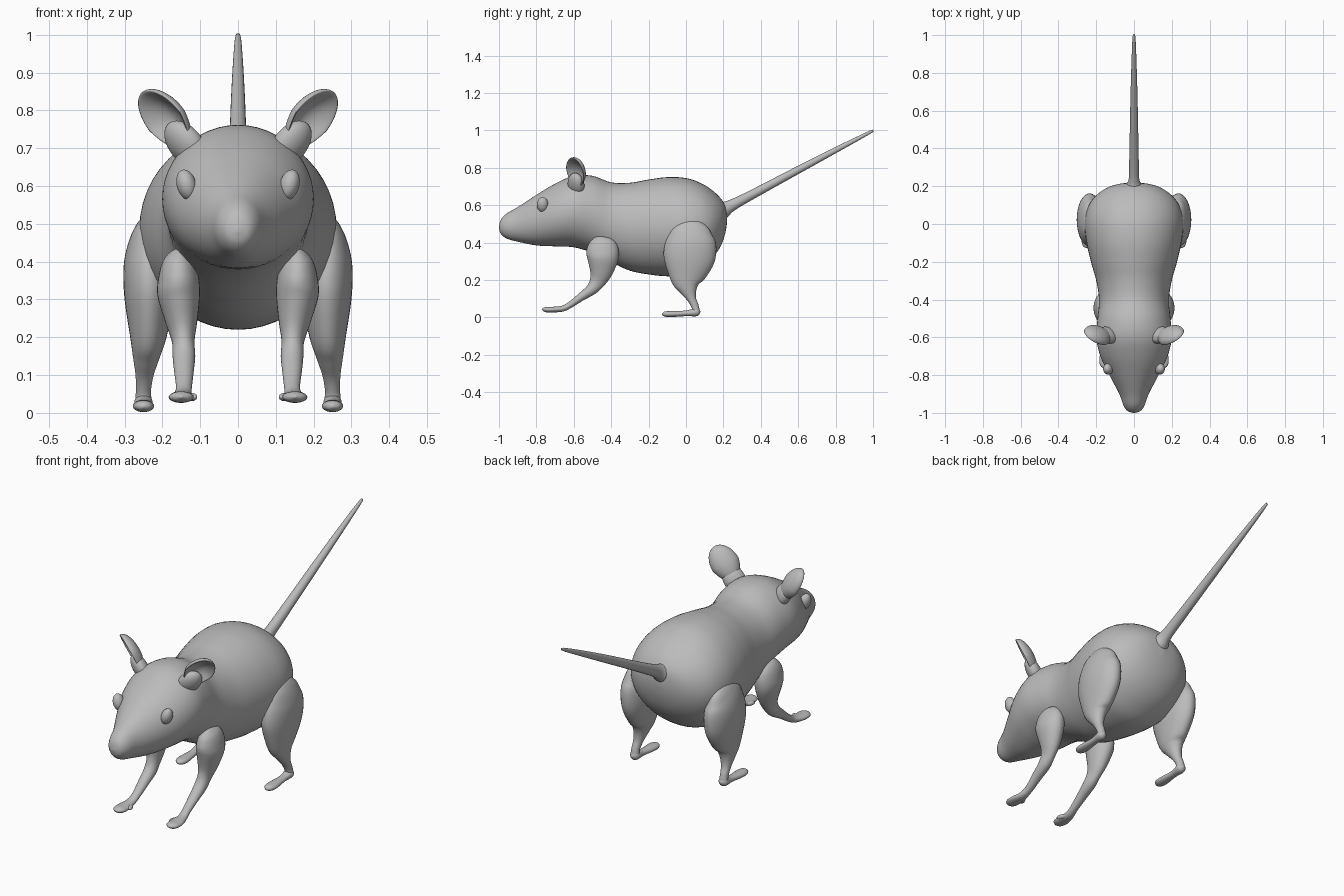
import bpy, bmesh, math
from mathutils import Vector

if "Cube" in bpy.data.objects:
    bpy.data.objects.remove(bpy.data.objects["Cube"])

grey = bpy.data.materials.new("plain grey")
grey.diffuse_color = (0.5, 0.5, 0.5, 1)
grey.use_nodes = True
grey.node_tree.nodes["Principled BSDF"].inputs["Base Color"].default_value = grey.diffuse_color


def finish(name, bm, mirror=False):
    """Turn a bmesh into a smooth grey object, optionally mirrored in x."""
    bmesh.ops.recalc_face_normals(bm, faces=bm.faces)
    mesh = bpy.data.meshes.new(name)
    bm.to_mesh(mesh)
    bm.free()
    mesh.materials.append(grey)
    mesh.shade_smooth()
    ob = bpy.data.objects.new(name, mesh)
    bpy.context.collection.objects.link(ob)
    if mirror:
        ob.modifiers.new("mirror", 'MIRROR').use_mirror_merge = False
    return ob


def smooth_path(points, steps):
    """Catmull-Rom interpolation of stations."""
    p = [points[0]] + points + [points[-1]]
    out = []
    for i in range(1, len(p) - 2):
        for k in range(steps):
            t = k / steps
            out.append([0.5 * (2 * b + (c - a) * t + (2 * a - 5 * b + 4 * c - d) * t * t
                               + (3 * b - a - 3 * c + d) * t ** 3)
                        for a, b, c, d in zip(*p[i - 1:i + 3])])
    return out + [list(points[-1])]


def loft(name, stations, mirror=False, upright=False, sides=32, steps=5):
    """Elliptical rings along (x, y, z, x radius, cross radius) stations."""
    bm = bmesh.new()
    path = smooth_path([list(s) for s in stations], steps)
    rings = []
    for i, (x, y, z, rx, rp) in enumerate(path):
        a, b = path[max(i - 1, 0)], path[min(i + 1, len(path) - 1)]
        t = Vector((0, 1, 0)) if upright else Vector((0, b[1] - a[1], b[2] - a[2])).normalized()
        side = Vector((0, -t.z, t.y))
        rx, rp = max(rx, 0.001), max(rp, 0.001)
        ring = []
        for k in range(sides):
            g = 2 * math.pi * k / sides
            ring.append(bm.verts.new(Vector((x + rx * math.cos(g), y, z)) + side * rp * math.sin(g)))
        rings.append(ring)
    for r, q in zip(rings, rings[1:]):
        for k in range(sides):
            n = (k + 1) % sides
            bm.faces.new((r[k], r[n], q[n], q[k]))
    bm.faces.new(rings[0])
    bm.faces.new(rings[-1])
    return finish(name, bm, mirror)


def blob(name, center, axes, shape=None):
    """Mirrored ellipsoid on three axis vectors, with an optional reshaping rule."""
    bm = bmesh.new()
    bmesh.ops.create_uvsphere(bm, u_segments=36, v_segments=24, radius=1)
    for v in bm.verts:
        a, b, c = shape(*v.co) if shape else v.co
        v.co = Vector(center) + axes[0] * a + axes[1] * b + axes[2] * c
    return finish(name, bm, True)


# Head and body in one skin: (y, top, bottom, half width)
outline = [(-1.0, .487, .477, .004), (-.99, .523, .447, .034), (-.96, .555, .422, .056),
           (-.9, .59, .405, .078), (-.8, .655, .385, .13), (-.7, .715, .38, .178),
           (-.6, .757, .375, .2), (-.5, .757, .345, .193), (-.4, .722, .295, .185),
           (-.3, .72, .25, .2), (-.2, .737, .23, .228), (-.1, .75, .22, .251),
           (0, .745, .227, .261), (.08, .718, .265, .247), (.14, .68, .315, .212),
           (.185, .637, .38, .155), (.21, .595, .45, .09), (.22, .54, .51, .012)]
loft("head_and_body", [(0, y, (t + b) / 2, w, (t - b) / 2) for y, t, b, w in outline],
     upright=True, sides=48)

# Tail, flared at the root
loft("tail", [(0, .15, .555, .06, .06), (0, .2, .575, .044, .046), (0, .24, .597, .028, .032),
              (0, .35, .655, .025, .025), (0, .7, .842, .018, .018),
              (0, .97, .983, .009, .009), (0, 1, .997, .002, .002)], sides=20)

# Hind legs and feet
loft("hind_leg", [(.235, .045, .525, .003, .003), (.235, .043, .512, .022, .05),
                  (.235, .038, .485, .04, .09), (.235, .03, .44, .058, .12),
                  (.235, .025, .38, .068, .138), (.235, .015, .3, .065, .134),
                  (.237, .005, .2, .048, .088), (.242, .012, .15, .036, .05),
                  (.247, .03, .1, .024, .025), (.25, .048, .06, .02, .02),
                  (.25, .055, .03, .02, .018), (.25, .055, .018, .003, .003)], mirror=True)
loft("hind_foot", [(.25, .077, .03, .003, .003), (.25, .068, .03, .018, .018),
                   (.25, .05, .028, .024, .022), (.25, 0, .022, .02, .015),
                   (.25, -.08, .018, .028, .016), (.25, -.115, .018, .021, .013),
                   (.25, -.128, .017, .003, .003)], mirror=True, upright=True)

# Front legs run into the paws
loft("front_leg", [(.156, -.455, .437, .003, .003), (.157, -.455, .424, .024, .042),
                   (.157, -.452, .4, .042, .07), (.157, -.447, .36, .053, .086),
                   (.157, -.445, .31, .056, .082), (.15, -.455, .24, .042, .06),
                   (.145, -.475, .19, .03, .042), (.143, -.505, .15, .03, .031),
                   (.143, -.56, .11, .026, .022), (.143, -.62, .067, .021, .017),
                   (.147, -.66, .047, .024, .016), (.15, -.71, .042, .033, .015),
                   (.15, -.75, .042, .028, .014), (.15, -.77, .043, .003, .003)], mirror=True)
blob("front_thumb", (.124, -.69, .042),
     [Vector((-.012, -.026, 0)), Vector((.011, -.005, 0)), Vector((0, 0, .011))])

# Eyes
blob("eye", (.136, -.767, .603), [Vector((.027, 0, .004)), Vector((0, .03, 0)), Vector((.004, 0, .04))])

# Cupped ears facing forward and outward, with a fleshy root on the head
across = Vector((-.6, -.7, .385)).normalized()
up = Vector((.6, 0, .8))
out = across.cross(up).normalized()
if out.y > 0:
    out.negate()


def cup(a, b, c):
    if b < 0:
        a *= 1 + 0.3 * b
    return a, b, (c * (1 - 2.2 * c) if c > 0 else c * 1.6)


blob("ear", (.192, -.592, .772), [across * .068, up * .098, out * .028], cup)
blob("ear_root", (.138, -.588, .71), [across * .052, up * .072, out * .036])
